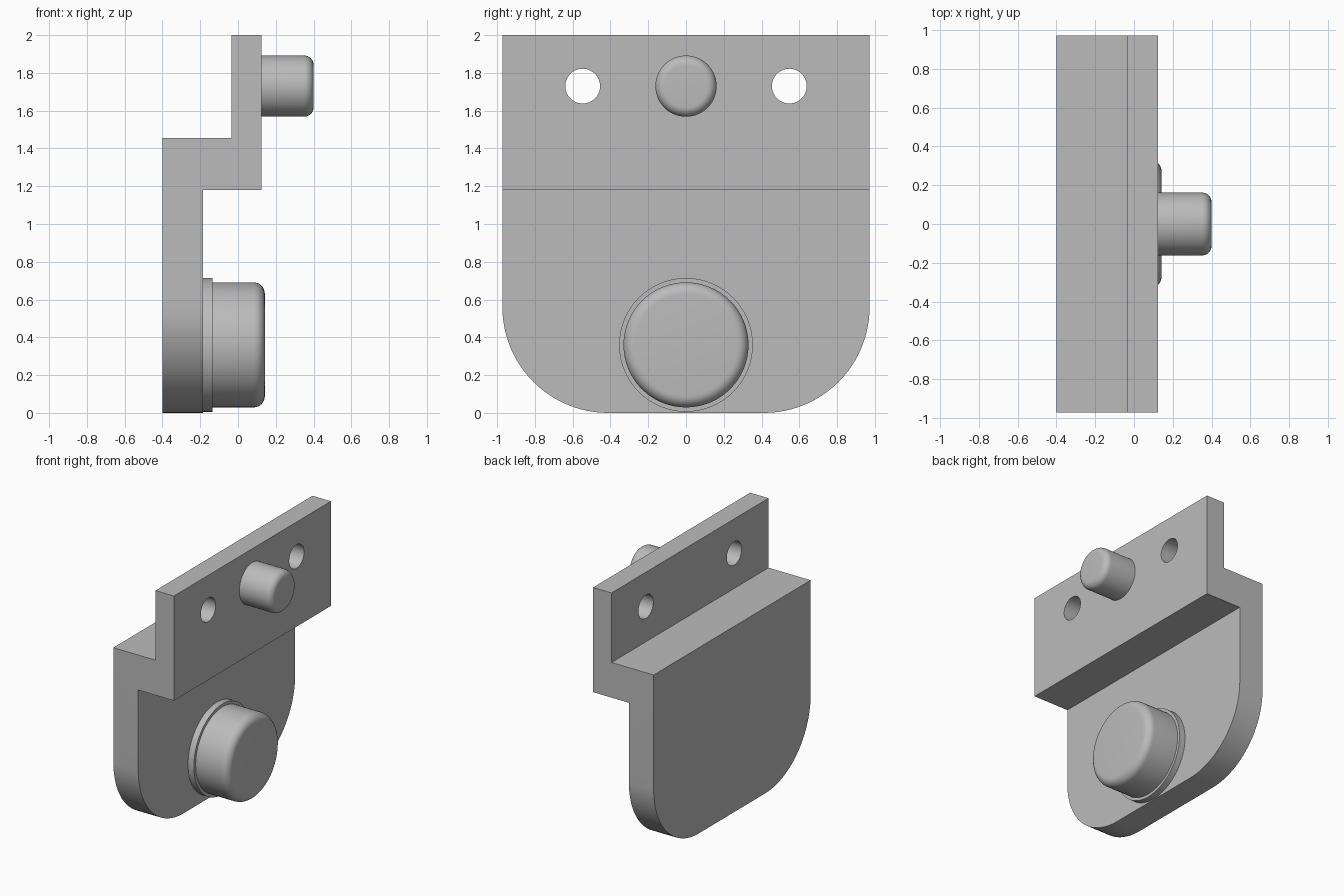
import bpy, bmesh, math
from mathutils import Matrix, Vector

cube = bpy.data.objects.get("Cube")
if cube:
    bpy.data.objects.remove(cube)

grey = bpy.data.materials.new("plain grey")
grey.use_nodes = True
colour = (0.5, 0.5, 0.5, 1)
grey.diffuse_color = colour
grey.node_tree.nodes["Principled BSDF"].inputs["Base Color"].default_value = colour

HALF_WIDTH = 0.972
PIN_Z, BOSS_Z = 1.73, 0.36


def finish(name, bm):
    """Turn a bmesh into a named grey object, smooth with sharp edges."""
    bmesh.ops.recalc_face_normals(bm, faces=bm.faces)
    mesh = bpy.data.meshes.new(name)
    bm.to_mesh(mesh)
    bm.free()
    mesh.materials.append(grey)
    obj = bpy.data.objects.new(name, mesh)
    bpy.context.collection.objects.link(obj)
    return obj


def activate(obj):
    bpy.ops.object.select_all(action='DESELECT')
    obj.select_set(True)
    bpy.context.view_layer.objects.active = obj


def smooth(obj):
    activate(obj)
    bpy.ops.object.shade_smooth_by_angle(angle=math.radians(30))


def disc(name, x0, x1, y, z, radius, fillet=0.0):
    """Cylinder along x, with an optional rounded rim at its outer end."""
    bm = bmesh.new()
    place = Matrix.Translation(((x0 + x1) / 2, y, z)) @ Matrix.Rotation(math.pi / 2, 4, 'Y')
    bmesh.ops.create_cone(bm, cap_ends=True, segments=64, radius1=radius,
                          radius2=radius, depth=x1 - x0, matrix=place)
    if fillet:
        rim = [e for e in bm.edges if all(v.co.x > x1 - 0.001 for v in e.verts)]
        bmesh.ops.bevel(bm, geom=rim, offset=fillet, segments=8,
                        profile=0.5, affect='EDGES')
    return finish(name, bm)


# Stepped bracket: side profile extruded across the width
profile = [(-0.4, 0), (-0.185, 0), (-0.185, 1.18), (0.125, 1.18),
           (0.125, 2), (-0.035, 2), (-0.035, 1.455), (-0.4, 1.455)]
bm = bmesh.new()
face = bm.faces.new([bm.verts.new((x, -HALF_WIDTH, z)) for x, z in profile])
side = bmesh.ops.extrude_face_region(bm, geom=[face])
bmesh.ops.translate(bm, vec=Vector((0, 2 * HALF_WIDTH, 0)),
                    verts=[g for g in side["geom"] if isinstance(g, bmesh.types.BMVert)])

# Large rounded lower corners
corners = [e for e in bm.edges
           if all(v.co.z < 0.001 for v in e.verts)
           and abs(e.verts[0].co.y - e.verts[1].co.y) < 0.001]
bmesh.ops.bevel(bm, geom=corners, offset=0.56, segments=24, profile=0.5, affect='EDGES')
bracket = finish("stepped_bracket", bm)

# Two screw holes through the upper flange
for sign in (-1, 1):
    cutter = disc("hole_cutter", -0.1, 0.2, sign * 0.547, PIN_Z, 0.092)
    cutter.hide_render = True
    activate(bracket)
    cut = bracket.modifiers.new("screw hole", 'BOOLEAN')
    cut.operation = 'DIFFERENCE'
    cut.solver = 'EXACT'
    cut.object = cutter
    bpy.ops.object.modifier_apply(modifier=cut.name)
    bpy.data.objects.remove(cutter)
smooth(bracket)

# Upper pin, lower collar and lower boss
smooth(disc("upper_pin", 0.125, 0.4, 0, PIN_Z, 0.162, 0.05))
smooth(disc("boss_collar", -0.185, -0.135, 0, BOSS_Z, 0.354))
smooth(disc("lower_boss", -0.135, 0.142, 0, BOSS_Z, 0.331, 0.06))
